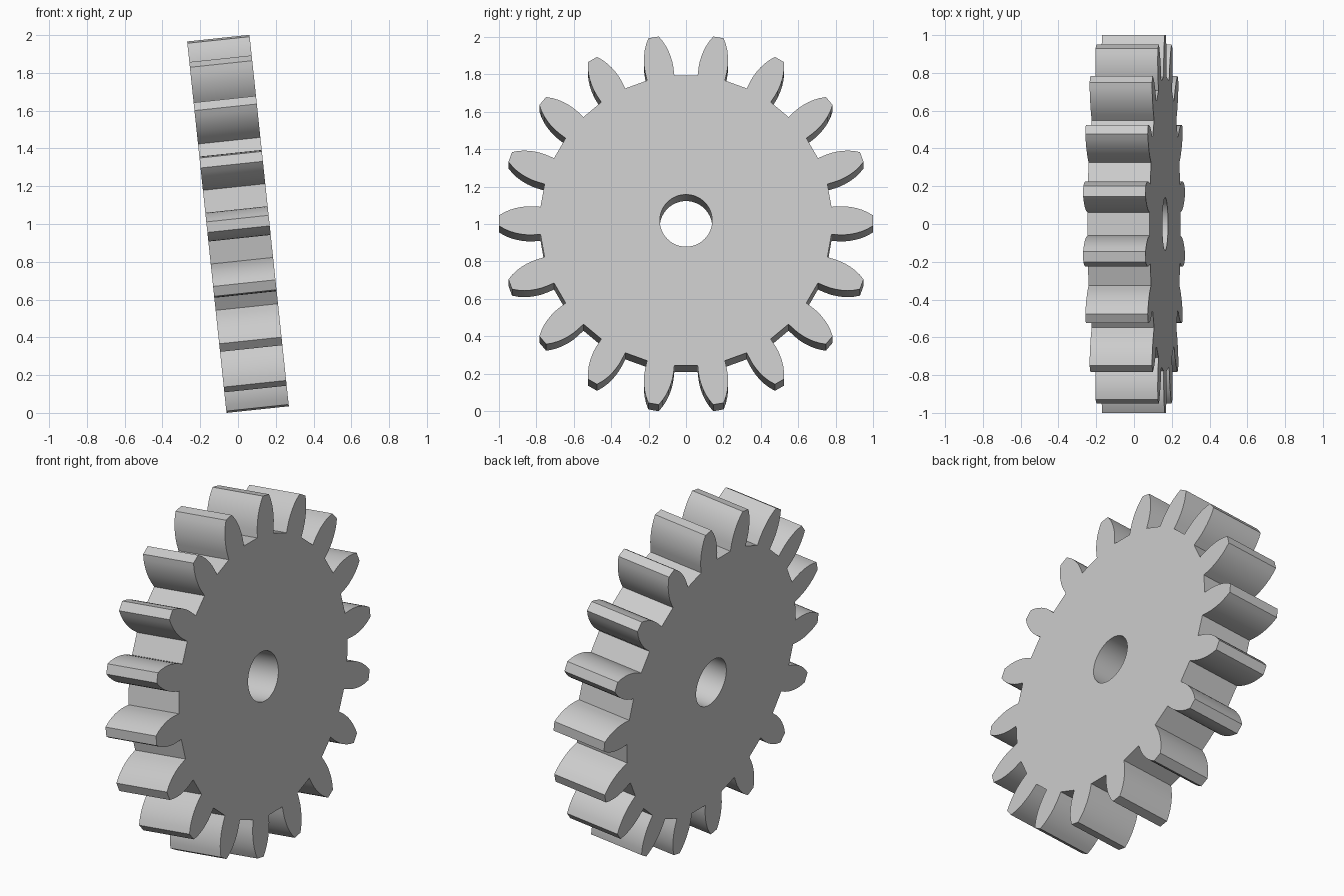
import bpy, bmesh
from math import cos, sin, pi, radians
from mathutils import Matrix, Vector

cube = bpy.data.objects.get("Cube")
if cube:
    bpy.data.objects.remove(cube, do_unlink=True)

TEETH = 18
THICKNESS = 0.332
BORE_RADIUS = 0.14
TILT = radians(-6.05)

# Half of one tooth: (distance from the axle, half width), root to tip
FLANK = [(0.777, 0.074), (0.82, 0.0765), (0.85, 0.0763), (0.88, 0.073),
         (0.91, 0.067), (0.94, 0.058), (0.97, 0.045), (0.999, 0.028)]

# Plain grey metal
grey = bpy.data.materials.new("grey")
grey.use_nodes = True
grey.diffuse_color = (0.6, 0.6, 0.6, 1)
grey.node_tree.nodes["Principled BSDF"].inputs["Base Color"].default_value = grey.diffuse_color


def add_loop(bm, points):
    """Closed loop of edges in the YZ plane, at the right-hand face."""
    verts = [bm.verts.new((-THICKNESS / 2, y, z)) for y, z in points]
    return [bm.edges.new((a, b)) for a, b in zip(verts, verts[1:] + verts[:1])]


# Toothed outline: each tooth is the flank and its mirror, turned about the axle
tooth = [(r, -w) for r, w in FLANK] + [(r, w) for r, w in reversed(FLANK)]
outline = []
for i in range(TEETH):
    a = 2 * pi * i / TEETH
    outline += [(r * cos(a) - w * sin(a), r * sin(a) + w * cos(a)) for r, w in tooth]

# Round axle bore
BORE_STEPS = 64
bore = [(BORE_RADIUS * cos(2 * pi * i / BORE_STEPS), BORE_RADIUS * sin(2 * pi * i / BORE_STEPS))
        for i in range(BORE_STEPS)]

# Fill between outline and bore, then extrude to full thickness
bm = bmesh.new()
edges = add_loop(bm, outline) + add_loop(bm, bore)
bmesh.ops.triangle_fill(bm, edges=edges, use_beauty=True, normal=Vector((1, 0, 0)))
result = bmesh.ops.extrude_face_region(bm, geom=bm.faces[:], use_keep_orig=True)
moved = [g for g in result["geom"] if isinstance(g, bmesh.types.BMVert)]
bmesh.ops.translate(bm, verts=moved, vec=(THICKNESS, 0, 0))
bmesh.ops.recalc_face_normals(bm, faces=bm.faces[:])

# Lean the wheel and stand it on the ground
bmesh.ops.transform(bm, verts=bm.verts[:],
                    matrix=Matrix.Translation((0, 0, 1)) @ Matrix.Rotation(TILT, 4, 'Y'))
lowest = min(v.co.z for v in bm.verts)
bmesh.ops.translate(bm, verts=bm.verts[:], vec=(0, 0, -lowest))

mesh = bpy.data.meshes.new("gear_wheel")
bm.to_mesh(mesh)
bm.free()
mesh.materials.append(grey)
gear = bpy.data.objects.new("gear_wheel", mesh)
bpy.context.collection.objects.link(gear)

# Smooth flanks and bore, sharp rims
bpy.ops.object.select_all(action='DESELECT')
gear.select_set(True)
bpy.context.view_layer.objects.active = gear
bpy.ops.object.shade_smooth_by_angle(angle=radians(30))
